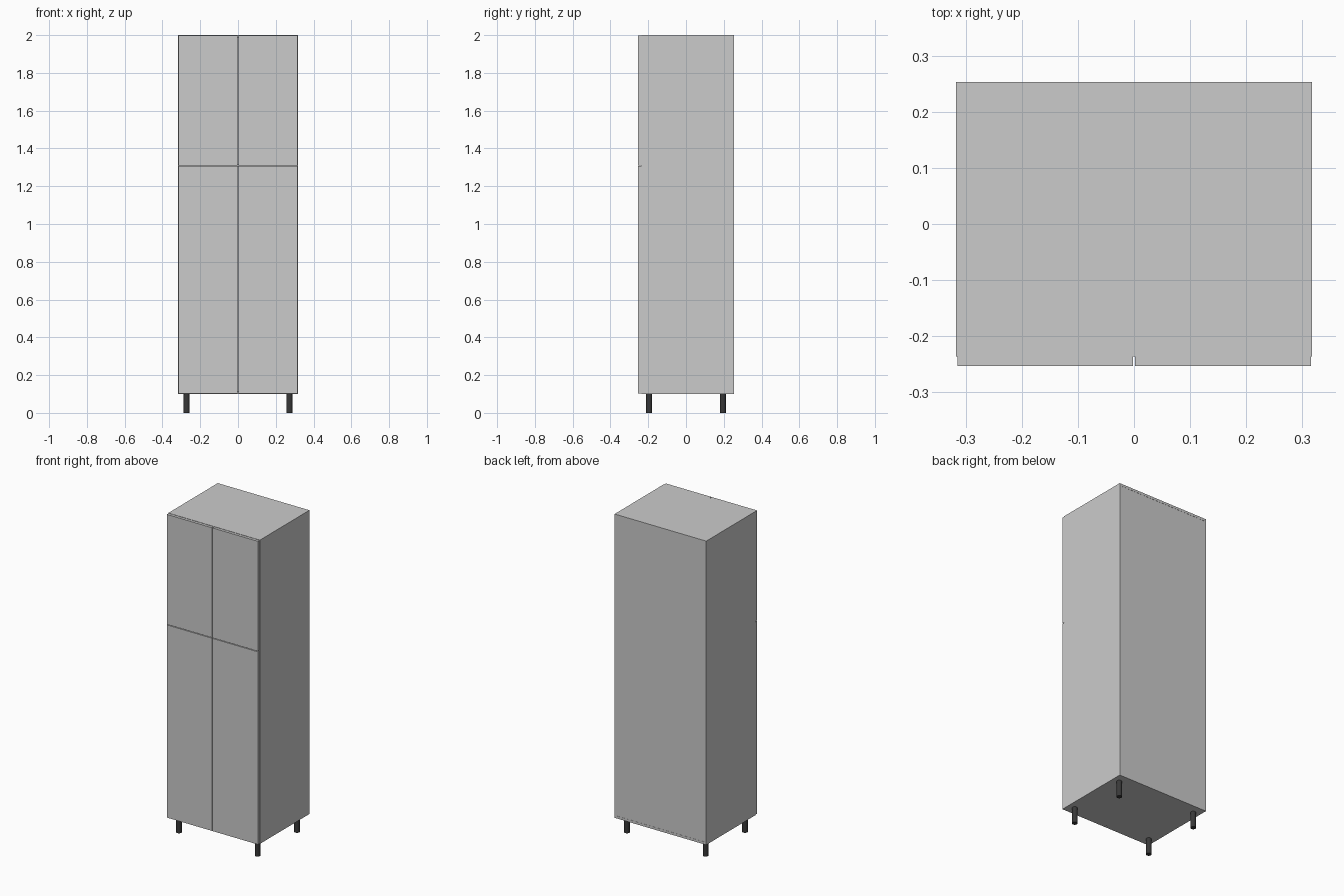
import bpy

if "Cube" in bpy.data.objects:
    bpy.data.objects.remove(bpy.data.objects["Cube"])

W, D = 0.317, 0.253          # half width, half depth
Z0, Z1 = 0.10, 2.0           # carcass bottom and top
T = 0.015                    # board thickness
FRONT = -0.236               # front edge of the carcass
SPLIT, GAP = 1.309, 0.002    # door split height, half gap


def board(name, x, y, z):
    """Box given by its (min, max) range on each axis."""
    bpy.ops.mesh.primitive_cube_add(size=1, location=[(a + b) / 2 for a, b in (x, y, z)])
    ob = bpy.context.object
    ob.name = name
    ob.scale = [b - a for a, b in (x, y, z)]
    bpy.ops.object.transform_apply(location=False, rotation=False, scale=True)
    return ob


dark = bpy.data.materials.new("dark_plastic")
dark.diffuse_color = (0.04, 0.04, 0.04, 1)
dark.use_nodes = True
dark.node_tree.nodes["Principled BSDF"].inputs["Base Color"].default_value = dark.diffuse_color

# Carcass: horizontal boards between the side panels
IN = W - T
for name, z in (("bottom_panel", Z0), ("middle_shelf", SPLIT - T / 2), ("top_panel", Z1 - T)):
    back = D - 0.006 if name == "middle_shelf" else D
    board(name, (-IN, IN), (FRONT, back), (z, z + T))
board("back_panel", (-IN, IN), (D - 0.005, D - 0.001), (Z0 + T, Z1 - T))

for side, s in (("left", -1), ("right", 1)):
    # Side panels
    board(side + "_side_panel", sorted((s * IN, s * W)), (FRONT, D), (Z0, Z1))

    # Upper and lower doors
    door_x = sorted((s * GAP, s * (W - 0.002)))
    board(side + "_lower_door", door_x, (-D, FRONT), (Z0 + GAP, SPLIT - GAP))
    board(side + "_upper_door", door_x, (-D, FRONT), (SPLIT + GAP, Z1 - GAP))

    # Legs
    for end, y in (("front", -0.195), ("back", 0.195)):
        bpy.ops.mesh.primitive_cylinder_add(vertices=32, radius=0.016, depth=Z0,
                                            location=(s * 0.272, y, Z0 / 2))
        leg = bpy.context.object
        leg.name = f"{end}_{side}_leg"
        leg.data.materials.append(dark)
        bpy.ops.object.shade_smooth_by_angle()
